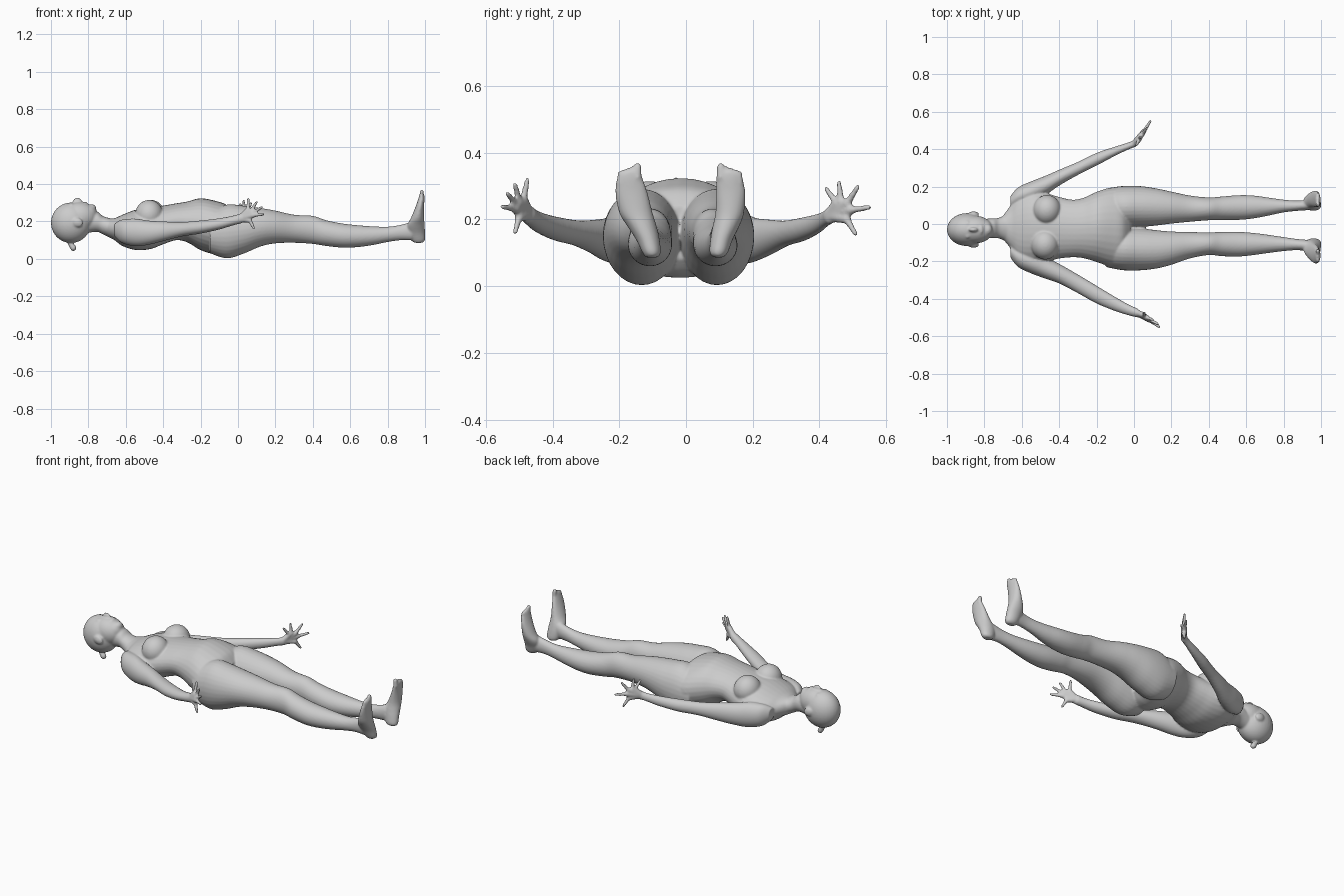
import bpy, bmesh, math
from mathutils import Vector, Matrix

skin = bpy.data.materials.new("plain_grey")
skin.diffuse_color = (0.6, 0.6, 0.6, 1)
parts = []


def finish(bm, name):
    bmesh.ops.recalc_face_normals(bm, faces=bm.faces)
    me = bpy.data.meshes.new(name)
    bm.to_mesh(me)
    bm.free()
    me.materials.append(skin)
    ob = bpy.data.objects.new(name, me)
    bpy.context.collection.objects.link(ob)
    parts.append(ob)
    return ob


def spline(rows, steps=5):
    """Smoothly interpolate section rows."""
    out = []
    for i in range(len(rows) - 1):
        p = [rows[max(0, min(len(rows) - 1, i + k))] for k in (-1, 0, 1, 2)]
        for s in range(steps):
            t = s / steps
            out.append([0.5 * (2 * b + (c - a) * t + (2 * a - 5 * b + 4 * c - d) * t * t
                               + (3 * b - a - 3 * c + d) * t ** 3)
                        for a, b, c, d in zip(*p)])
    return out + [list(rows[-1])]


def loft(name, rows, axis="x", n=32):
    """Rows: position on axis, then low/high of the two other directions."""
    bm = bmesh.new()
    rings = []
    for t, a0, a1, b0, b1 in spline(rows):
        ring = []
        for k in range(n):
            g = 2 * math.pi * k / n
            a = (a0 + a1) / 2 + (a1 - a0) / 2 * math.cos(g)
            b = (b0 + b1) / 2 + (b1 - b0) / 2 * math.sin(g)
            ring.append(bm.verts.new((t, a, b) if axis == "x" else (a, b, t)))
        rings.append(ring)
    for r, s in zip(rings, rings[1:]):
        for k in range(n):
            bm.faces.new((r[k], r[(k + 1) % n], s[(k + 1) % n], s[k]))
    bm.faces.new(rings[0])
    bm.faces.new(rings[-1])
    return finish(bm, name)


def blob(name, c, r, tilt=0):
    bm = bmesh.new()
    m = Matrix.Translation(c) @ Matrix.Rotation(tilt, 4, "Y") @ Matrix.Diagonal((*r, 1))
    bmesh.ops.create_uvsphere(bm, u_segments=32, v_segments=20, radius=1, matrix=m)
    return finish(bm, name)


def rod(name, p, q, r0, r1):
    """Round-ended tapered rod."""
    p, q = Vector(p), Vector(q)
    turn = (q - p).to_track_quat("Z", "Y").to_matrix().to_4x4()
    bm = bmesh.new()
    bmesh.ops.create_cone(bm, cap_ends=True, segments=14, radius1=r0, radius2=r1,
                          depth=(q - p).length, matrix=Matrix.Translation((p + q) / 2) @ turn)
    for c, r in ((p, r0), (q, r1)):
        bmesh.ops.create_icosphere(bm, subdivisions=2, radius=r, matrix=Matrix.Translation(c))
    return finish(bm, name)


# Trunk
loft("torso", [
    (-.71, -.07, .03, .125, .215), (-.66, -.13, .10, .10, .218), (-.62, -.19, .155, .07, .235),
    (-.55, -.21, .18, .048, .262), (-.47, -.2, .165, .052, .275), (-.4, -.185, .145, .078, .285),
    (-.33, -.178, .13, .1, .297), (-.27, -.183, .14, .088, .307), (-.2, -.203, .172, .047, .324),
    (-.12, -.23, .195, .025, .31), (-.06, -.23, .185, .04, .288), (-.02, -.17, .13, .08, .24)])
for side, c in (("left", (-.465, .075, .235)), ("right", (-.475, -.11, .235))):
    blob(side + "_breast", c, (.075, .08, .08))

# Neck and head
loft("neck", [(-.84, -.075, .025, .13, .25), (-.76, -.075, .03, .145, .255),
              (-.72, -.078, .034, .13, .228), (-.67, -.1, .06, .11, .215), (-.63, -.12, .09, .1, .215)])
blob("skull", (-.893, -.03, .193), (.107, .088, .108))
blob("face", (-.85, -.03, .225), (.098, .074, .08))
blob("jaw", (-.805, -.03, .24), (.052, .055, .053))
blob("chin", (-.783, -.03, .268), (.025, .03, .025))
blob("nose", (-.858, -.03, .303), (.026, .013, .024), .35)
blob("lips", (-.818, -.03, .293), (.013, .026, .013))
for s in (-1, 1):
    blob("eyelid", (-.89, -.03 + s * .03, .285), (.012, .018, .012))
    blob("ear", (-.858, -.03 + s * .083, .195), (.03, .014, .024), .4)
rod("hair_tail", (-.9, -.03, .088), (-.88, -.03, .058), .013, .017)

# Legs: position, then inner and outer edge for each side, low and high
legs = [(-.15, .0, .19, .03, .25), (-.06, -.018, .203, .003, .29), (.03, -.016, .203, .028, .284),
        (.12, -.008, .19, .066, .272), (.2, .002, .173, .083, .258), (.3, .012, .152, .086, .236),
        (.4, .02, .142, .08, .23), (.47, .021, .147, .069, .207), (.56, .022, .154, .06, .189),
        (.64, .03, .152, .063, .18), (.72, .045, .141, .074, .174), (.8, .062, .13, .09, .172),
        (.87, .07, .125, .1, .182), (.93, .074, .13, .1, .2)]
loft("left_leg", legs)
widths = [(-.23, -.03), (-.247, -.018), (-.248, -.022), (-.238, -.033), (-.218, -.04),
          (-.184, -.043), (-.166, -.045), (-.172, -.042), (-.174, -.042), (-.166, -.048),
          (-.155, -.058), (-.145, -.07), (-.14, -.08), (-.145, -.085)]
loft("right_leg", [(r[0], *w, r[3], r[4]) for r, w in zip(legs, widths)])

# Feet stand upright along z, sole facing +x
profile = [(.086, .945, .985), (.1, .925, 1), (.14, .908, 1), (.18, .905, .998),
           (.22, .925, .995), (.28, .95, .995), (.325, .965, .997), (.345, .97, .995)]
feet = {"left": [(.085, .11), (.071, .125), (.073, .14), (.08, .16), (.088, .174), (.09, .178),
                 (.09, .17), (.096, .162)],
        "right": [(-.12, -.085), (-.13, -.076), (-.15, -.079), (-.176, -.088), (-.2, -.1),
                  (-.212, -.115), (-.207, -.13), (-.2, -.135)]}
for side, w in feet.items():
    loft(side + "_foot", [(*p, *q) for p, q in zip(profile, w)], "z")
    for k in range(5):
        # big toe on the inner side, the rest shrinking outwards
        y = .104 + .0145 * k if side == "left" else -.145 - .0132 * k
        r = .0125 if k == 0 else .0085
        rod(side + "_toe", (.984, y, .325 - .004 * k), (.982, y, .359 - .005 * k), r, r * .9)

# Arms
loft("left_arm", [
    (-.66, .09, .15, .12, .19), (-.62, .1, .195, .085, .21), (-.55, .115, .228, .068, .215),
    (-.48, .15, .255, .075, .205), (-.4, .205, .29, .095, .2), (-.3, .262, .332, .12, .197),
    (-.2, .312, .38, .135, .205), (-.1, .365, .414, .157, .215), (-.03, .398, .436, .178, .225),
    (.015, .415, .455, .188, .24)])
loft("right_arm", [
    (-.66, -.18, -.11, .12, .19), (-.62, -.23, -.12, .085, .21), (-.55, -.264, -.14, .068, .215),
    (-.48, -.29, -.175, .075, .205), (-.4, -.318, -.213, .095, .2), (-.3, -.37, -.27, .12, .197),
    (-.2, -.425, -.33, .135, .205), (-.1, -.466, -.39, .157, .217), (-.03, -.488, -.43, .178, .23),
    (.02, -.5, -.452, .19, .245)])

# Hands: rods from wrist to knuckles, then to spread fingertips
hands = {"left": ((0, .428, .212), (.035, .468, .225),
                  [(.012, .42, .292), (.03, .458, .311), (.07, .515, .298), (.088, .55, .236),
                   (.065, .508, .156)]),
         "right": ((.01, -.472, .215), (.052, -.494, .23),
                   [(.055, -.475, .32), (.1, -.512, .304), (.128, -.535, .277), (.135, -.55, .238),
                    (.085, -.512, .162)])}
for side, (wrist, palm, tips) in hands.items():
    for tip in tips:
        knuckle = Vector(palm).lerp(Vector(tip), .35)
        rod(side + "_palm", wrist, knuckle, .018, .014)
        rod(side + "_finger", knuckle, tip, .011, .0075)

# Fuse all the parts into one smooth skin
bpy.ops.object.select_all(action="DESELECT")
for ob in parts:
    ob.select_set(True)
body = parts[0]
bpy.context.view_layer.objects.active = body
bpy.ops.object.join()
body.name = "body"
body.data.name = "body"
fuse = body.modifiers.new("fuse", "REMESH")
fuse.mode = "VOXEL"
fuse.voxel_size = .0055
fuse.use_smooth_shade = True
relax = body.modifiers.new("relax", "SMOOTH")
relax.factor = .5
relax.iterations = 5
